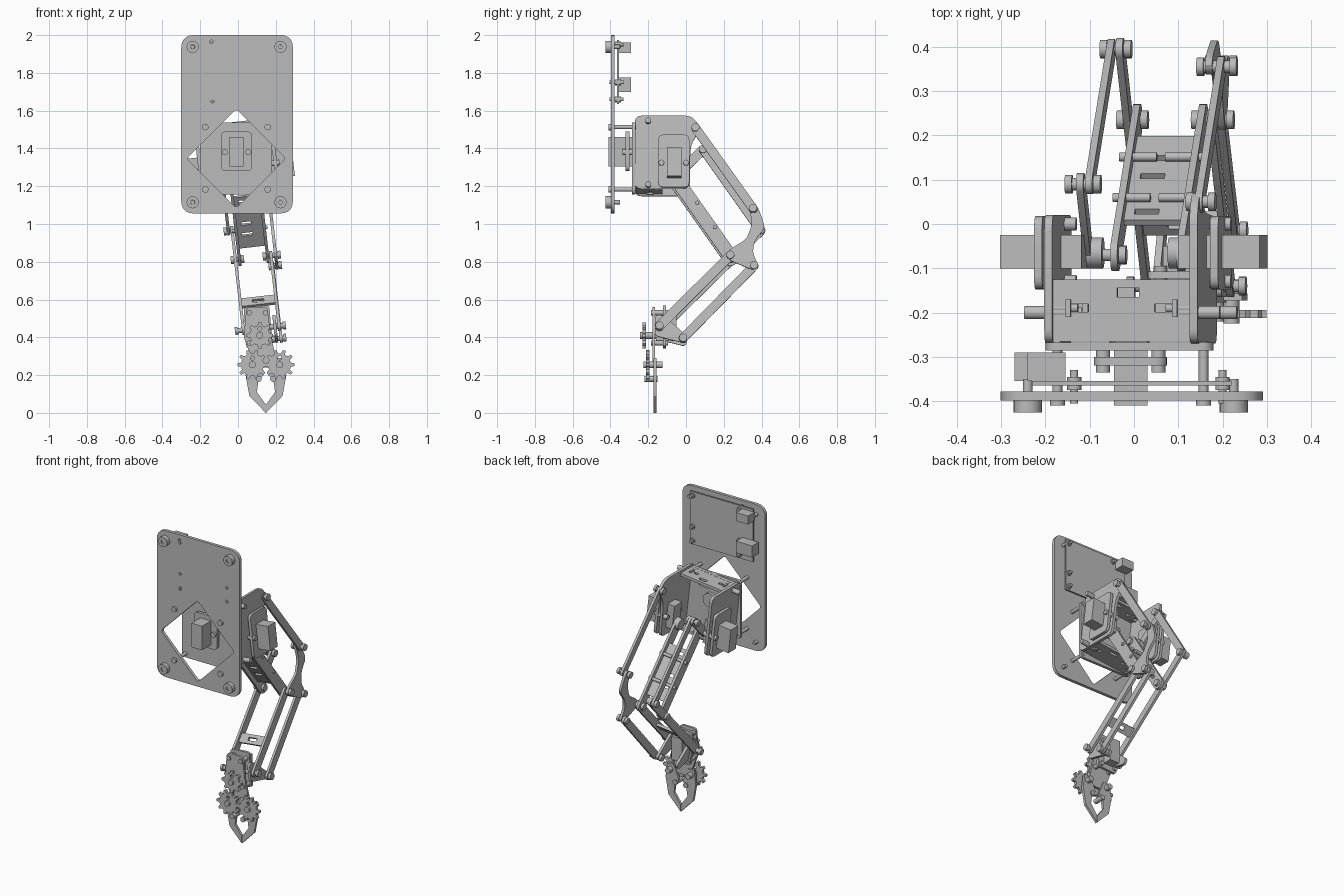
import bpy, math
from mathutils import Matrix, Vector

cube = bpy.data.objects.get("Cube")
if cube:
    bpy.data.objects.remove(cube)

grey = bpy.data.materials.new("light grey")
grey.use_nodes = True
grey.diffuse_color = (0.5, 0.5, 0.5, 1)
grey.node_tree.nodes["Principled BSDF"].inputs["Base Color"].default_value = (0.5, 0.5, 0.5, 1)

X, Y, Z = Vector((1, 0, 0)), Vector((0, 1, 0)), Vector((0, 0, 1))
# The turret and arm roll about the base servo axis
hub = Vector((-0.01, 0, 1.38))
ROLL = Matrix.Translation(hub) @ Matrix.Rotation(math.radians(-6.5), 4, 'Y') @ Matrix.Translation(-Z * 1.38)
STILL = Matrix.Identity(4)


def frame(origin, a, b):
    n = a.cross(b)
    m = Matrix((a, b, n)).transposed().to_4x4()
    m.translation = origin
    return m


def rounded(pts, r, n=5):
    """Polygon with every corner replaced by a short curve."""
    out = []
    pts = [Vector(p) for p in pts]
    for i, p in enumerate(pts):
        a, b = pts[i - 1] - p, pts[(i + 1) % len(pts)] - p
        k = min(r, a.length * .49, b.length * .49)
        s, e = p + a.normalized() * k, p + b.normalized() * k
        for j in range(n + 1):
            t = j / n
            out.append(s * (1 - t) ** 2 + p * 2 * t * (1 - t) + e * t * t)
    return out


def rect(cx, cy, w, h, r=0.0):
    p = [(cx + sx * w / 2, cy + sy * h / 2) for sx, sy in ((-1, -1), (1, -1), (1, 1), (-1, 1))]
    return rounded(p, r) if r else p


def circle(cx, cy, r, n=20):
    return [(cx + r * math.cos(i * math.tau / n), cy + r * math.sin(i * math.tau / n)) for i in range(n)]


def plate(name, outline, m, t, holes=(), world=STILL):
    """Flat sheet with cut-outs, t thick, centred on the frame's plane."""
    cu = bpy.data.curves.new(name, 'CURVE')
    cu.dimensions, cu.fill_mode, cu.extrude = '2D', 'BOTH', t / 2
    for loop in (outline, *holes):
        s = cu.splines.new('POLY')
        s.points.add(len(loop) - 1)
        for pt, q in zip(s.points, loop):
            pt.co = (q[0], q[1], 0, 1)
        s.use_cyclic_u = True
    tmp = bpy.data.objects.new(name + " curve", cu)
    me = bpy.data.meshes.new_from_object(tmp)
    bpy.data.objects.remove(tmp)
    me.materials.clear()
    me.materials.append(grey)
    me.transform(world @ m)
    ob = bpy.data.objects.new(name, me)
    bpy.context.collection.objects.link(ob)
    return ob


def front(y):
    return frame(Y * y, X, Z)


def side(x):
    return frame(X * x, Y, Z)


def box(name, x, y, z, world=STILL):
    m = frame(Vector((0, 0, sum(z) / 2)), X, Y)
    return plate(name, rect(sum(x) / 2, sum(y) / 2, x[1] - x[0], y[1] - y[0]), m, z[1] - z[0], (), world)


def pin_y(name, x, z, r, y0, y1):
    return plate(name, circle(x, z, r), front((y0 + y1) / 2), abs(y1 - y0))


def pin_x(name, p, r, x0, x1, world=ROLL):
    return plate(name, circle(p[0], p[1], r), side((x0 + x1) / 2), abs(x1 - x0), (), world)


def bar(name, p, q, w, x, t=0.016):
    """Round-ended link in the side plane."""
    p, q = Vector(p), Vector(q)
    ang = math.atan2(q.y - p.y, q.x - p.x)
    pts = []
    for c, start in ((q, -.5), (p, .5)):
        for i in range(11):
            a = ang + math.pi * (start + i / 10)
            pts.append(c + Vector((math.cos(a), math.sin(a))) * w / 2)
    return plate(name, pts, side(x), t, (), ROLL)


# Base plate with diamond opening, feet and standoffs
d = 0.262
diamond = rounded([(-.01 + d, 1.347), (-.01, 1.347 + d), (-.01 - d, 1.347), (-.01, 1.347 - d)], .02)
small = [circle(x, z, .009, 10) for x, z in ((-.14, 1.965), (.2, 1.75), (-.135, 1.65))]
plate("base_plate", rect(-.005, 1.528, .592, .945, .07), front(-.388), .02, [diamond] + small)
for x in (-.24, .225):
    for z in (1.115, 1.938):
        foot = plate("foot", circle(x, z, .032), front(-.412), .028, [circle(x, z, .012)])
        pin_y("foot_screw", x, z, .011, -.42, -.35)
for x in (-.173, .157):
    for z in (1.183, 1.513):
        pin_y("standoff", x, z, .011, -.4, -.265)
        pin_y("standoff_head", x, z, .017, -.41, -.395)

# Circuit board and its ports
plate("circuit_board", rect(-.005, 1.805, .45, .34), front(-.36), .01)
for x in (-.135, .2):
    for z in (1.66, 1.75, 1.95):
        pin_y("board_screw", x, z, .016, -.375, -.345)
        pin_y("board_spacer", x, z, .009, -.405, -.33)
box("square_port", (-.27, -.155), (-.355, -.29), (1.7, 1.775))
box("power_port", (-.24, -.155), (-.355, -.29), (1.905, 1.96))

# Fixed carrier plate with the base servo
plate("carrier_plate", rect(-.01, 1.347, .38, .38, .03), front(-.277), .018)
plate("base_servo_collar", rect(-.008, 1.385, .165, .21, .03), front(-.31), .02)
box("base_servo", (-.045, .03), (-.41, -.25), (1.305, 1.46))
for x in (-.07, .055):
    pin_y("collar_screw", x, 1.38, .016, -.335, -.28)

# Turret box: cheeks, panels and side servos
cheek = [(-.27, 1.165), (.015, 1.165), (.025, 1.4), (.08, 1.49), (.03, 1.555), (-.27, 1.555)]
cheek_plain = [(-.27, 1.165), (.02, 1.165), (.02, 1.555), (-.27, 1.555)]
for s, shape, label in ((-1, cheek_plain, "right"), (1, cheek, "left")):
    plate(label + "_cheek", rounded(shape, .035), side(s * .165), .018, [rect(-.06, 1.3, .07, .15)], ROLL)
    plate(label + "_servo_mount", rounded(rect(-.065, 1.31, .165, .28), .03), side(s * .2), .018, (), ROLL)
    sx = sorted((s * .11, s * .295))
    box(label + "_servo", sx, (-.1, -.025), (1.22, 1.375), ROLL)
    pin_x(label + "_servo_horn", (-.065, 1.25), .035, s * .075, s * .15)
    for y, z in ((-.13, 1.3), (0, 1.3), (-.2, 1.185), (-.2, 1.525)):
        pin_x("cheek_screw", (y, z), .015, s * .13, s * .222)
slots = [rect(x, -.19, .05, .018) for x in (-.1, .1)] + [rect(.015, -.155, .05, .02)]
for z in (1.185, 1.53):
    m = frame(Z * z, X, Y)
    plate("turret_panel", rect(0, -.195, .32, .14), m, .018, slots, ROLL)
    for s in (-1, 1):
        pin_x("panel_bolt", (-.19, z), .01, s * .1, s * .17)
        box("panel_nut", sorted((s * .115, s * .127)), (-.21, -.17), (z - .018, z + .018), ROLL)
plate("turret_face", rect(0, 1.36, .32, .36), front(-.25), .018, [rect(.06, 1.45, .06, .02)], ROLL)
pin_y("turret_hub", -.01, 1.38, .045, -.275, -.22)

# Joint positions in the side plane
shoulder, elbow, wrist = (-.07, 1.25), (.235, .815), (-.14, .44)
tail, crank = (.395, .97), (.09, 1.405)
link_top, link_mid, link_low, link_end = (.05, 1.49), (.355, 1.06), (.36, .76), (-.015, .375)

# Upper arm: two side bars joined by a slotted panel
axis = Vector((0, elbow[0] - shoulder[0], elbow[1] - shoulder[1]))
length = axis.length
axis.normalize()
for x in (-.047, .103):
    bar("upper_arm_side", shoulder, elbow, .072, x)
m = frame(Vector((0, *shoulder)), X, axis)
cuts = [rect(.01, v, .055, .02) for v in (.16, .3, .37)]
plate("upper_arm_panel", rect(.028, length * .55, .14, .33), m, .016, cuts, ROLL)
for v in (.2, .36):
    p = Vector(shoulder) + Vector(axis.yz) * v
    for x in (-.025, .08):
        pin_x("arm_bolt", p + Vector((.015, .012)), .01, x - .045, x + .04)

# Forearm: one long lever driven from behind, one short side, one tie panel
bar("forearm_lever", wrist, tail, .05, -.068)
bar("forearm_side", wrist, elbow, .05, .122)
along = Vector((0, elbow[0] - wrist[0], elbow[1] - wrist[1])).normalized()
mid = Vector((0, *wrist)) + along * .2
plate("forearm_panel", rect(.027, 0, .185, .06), frame(mid, X, along), .016, [rect(.027, 0, .06, .02)], ROLL)

# Drive crank and rod on the right, levelling linkage on the left
bar("drive_crank", shoulder, crank, .05, -.108)
bar("drive_rod", crank, tail, .045, -.088)
bar("upper_link", link_top, link_mid, .048, .172)
bar("lower_link", link_low, link_end, .048, .125)
rocker = [(.335, 1.07), (.365, 1.09), (.385, 1.06), (.42, .96), (.365, .895), (.352, .83), (.385, .755),
          (.355, .735), (.235, .785), (.205, .815), (.24, .85), (.32, .9), (.35, .98)]
plate("rocker", rounded(rocker, .025, 3), side(.146), .016, (), ROLL)
for p, x0, x1 in ((elbow, -.085, -.03), (elbow, .085, .165), (tail, -.105, -.05), (crank, -.135, -.07),
                  (link_top, .15, .2), (link_mid, .125, .2), (link_low, .11, .165), (link_end, .08, .145),
                  (wrist, -.105, .15), (shoulder, -.13, -.03), (shoulder, .09, .15)):
    pin_x("joint_pin", p, .014, x0, x1)
    for x in (x0, x1):
        pin_x("joint_cap", p, .021, x - .008, x + .008)

# Wrist bracket
bracket = rounded([(-.165, .5), (-.12, .5), (.01, .385), (-.005, .35), (-.165, .39)], .02)
for x in (-.04, .1):
    plate("wrist_bracket", bracket, side(x), .016, (), ROLL)

# Gripper: palm plates, servo, gears and jaws
palm = rounded([(.045, .56), (.155, .56), (.175, .4), (.215, .24), (.09, .24), (.03, .4)], .02)
back_palm = rounded([(.03, .56), (.165, .57), (.185, .35), (.045, .34)], .02)
plate("palm_plate", palm, front(-.17), .014)
plate("back_palm_plate", back_palm, front(-.115), .016)
box("grip_servo", (.065, .14), (-.16, -.05), (.38, .53))
for x, z in ((.06, .53), (.145, .53), (.16, .37), (.06, .37)):
    pin_y("palm_standoff", x, z, .014, -.185, -.095)


def gear(name, x, z, r, y, t, teeth=10):
    pts = []
    for i in range(teeth):
        for a, k in ((-.3, .76), (-.14, 1), (.14, 1), (.3, .76)):
            w = (i + a) * math.tau / teeth
            pts.append((x + r * k * math.cos(w), z + r * k * math.sin(w)))
    plate(name, pts, front(y), t, [circle(x, z + .035, .011, 10)])
    pin_y(name + "_pin", x, z, .018, y - .022, -.125)


gear("right_gear", .076, .255, .08, -.203, .018)
gear("left_gear", .22, .255, .08, -.203, .018)
gear("drive_gear", .115, .41, .07, -.222, .018, 8)
jaw = [(.052, .29), (.04, .2), (.06, .09), (.147, 0), (.147, .045), (.1, .11), (.108, .17), (.135, .2), (.1, .29)]
for s, label in ((1, "right_jaw"), (-1, "left_jaw")):
    plate(label, [(.148 + s * (x - .148), z) for x, z in jaw], front(-.165), .016)
for x in (.11, .186):
    pin_y("jaw_pin", x, .18, .016, -.22, -.15)

# Crisp edges with smooth round pins
bpy.ops.object.select_all(action='DESELECT')
for ob in bpy.context.collection.objects:
    if ob.type == 'MESH':
        ob.select_set(True)
        bpy.context.view_layer.objects.active = ob
bpy.ops.object.shade_smooth_by_angle(angle=math.radians(30))
